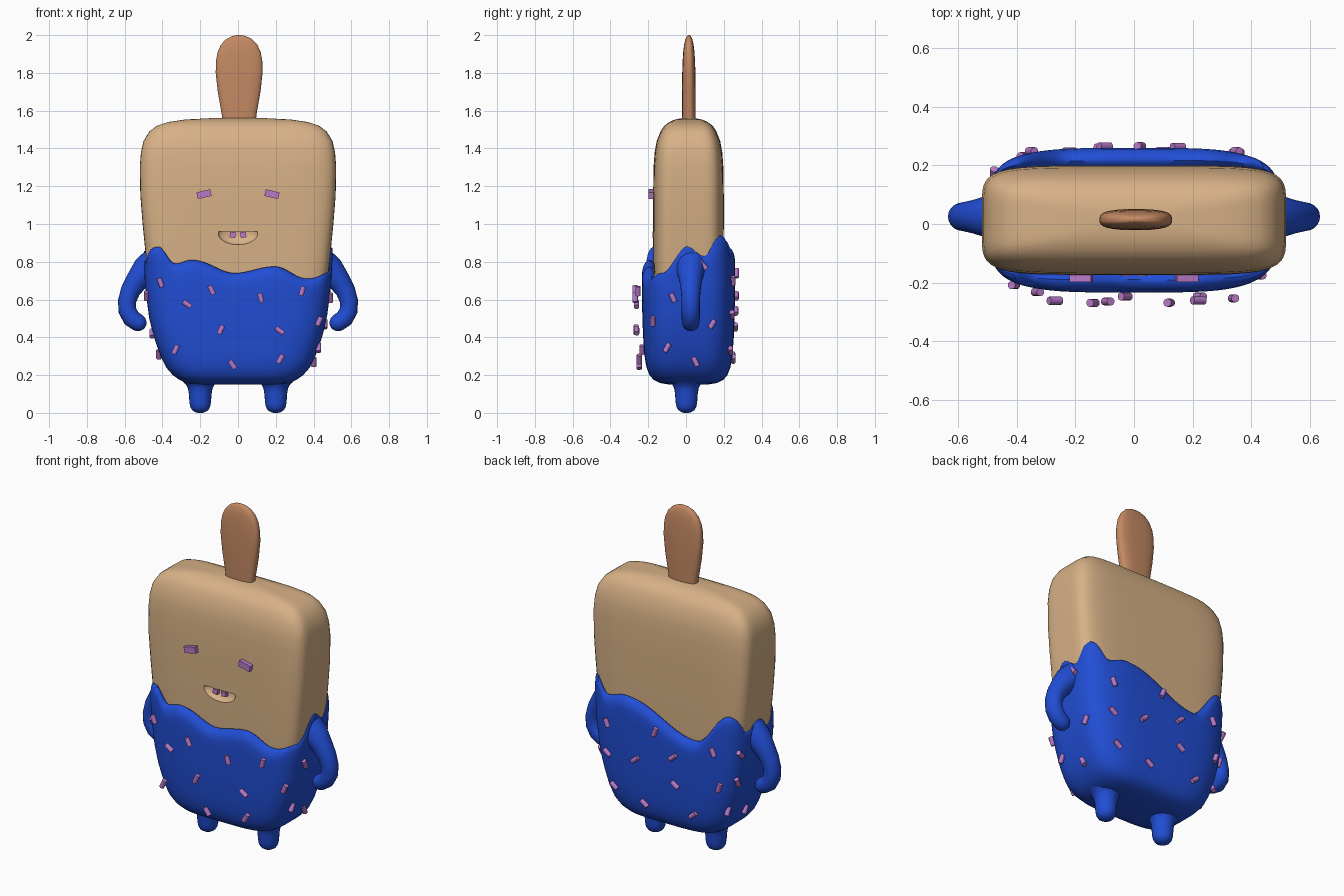
import bpy, bmesh, math, random
from mathutils import Matrix, Vector

random.seed(4)
cube = bpy.data.objects.get("Cube")
if cube:
    bpy.data.objects.remove(cube, do_unlink=True)


def material(name, rgb):
    m = bpy.data.materials.new(name)
    m.use_nodes = True
    m.diffuse_color = (*rgb, 1)
    m.node_tree.nodes["Principled BSDF"].inputs["Base Color"].default_value = (*rgb, 1)
    return m


CREAM = material("cream", (0.68, 0.44, 0.24))
BLUE = material("blue_coating", (0.015, 0.075, 0.66))
WOOD = material("wood", (0.55, 0.25, 0.125))
LILAC = material("lilac", (0.48, 0.19, 0.58))


def finish(name, bm, mat, angle=45):
    bmesh.ops.recalc_face_normals(bm, faces=bm.faces[:])
    mesh = bpy.data.meshes.new(name)
    bm.to_mesh(mesh)
    bm.free()
    mesh.materials.append(mat)
    ob = bpy.data.objects.new(name, mesh)
    bpy.context.collection.objects.link(ob)
    smooth(ob, angle)
    return ob


def smooth(ob, angle):
    bpy.ops.object.select_all(action='DESELECT')
    ob.select_set(True)
    bpy.context.view_layer.objects.active = ob
    bpy.ops.object.shade_smooth_by_angle(angle=math.radians(angle))


def skin(name, rings, mat):
    """Bridge a list of equal rings and cap both ends."""
    bm = bmesh.new()
    loops = [[bm.verts.new(p) for p in ring] for ring in rings]
    n = len(loops[0])
    for a, b in zip(loops, loops[1:]):
        for i in range(n):
            j = (i + 1) % n
            bm.faces.new((a[i], a[j], b[j], b[i]))
    bm.faces.new(loops[0])
    bm.faces.new(loops[-1])
    return finish(name, bm, mat)


def angles(n):
    return [2 * math.pi * i / n for i in range(n)]


def section(t, a, b, power, centre, z):
    """Point of a rounded rectangle in direction t."""
    c, s = math.cos(t), math.sin(t)
    r = (abs(c) ** power + abs(s) ** power) ** (-1 / power)
    return Vector((centre[0] + a * r * c, centre[1] + b * r * s, z))


def sample(table, z, ease=False):
    """Interpolate a table of (key, values...)."""
    z = min(max(z, table[0][0]), table[-1][0])
    for lo, hi in zip(table, table[1:]):
        if z <= hi[0]:
            f = (z - lo[0]) / (hi[0] - lo[0])
            if ease:
                f = (1 - math.cos(math.pi * f)) / 2
            return [p + (q - p) * f for p, q in zip(lo[1:], hi[1:])]


# Profiles: height, half width, half depth
BODY = [(0.4, 0.42, 0.16), (0.6, 0.46, 0.18), (0.8, 0.485, 0.186), (1.0, 0.505, 0.187),
        (1.15, 0.517, 0.187), (1.3, 0.52, 0.185), (1.38, 0.514, 0.179), (1.44, 0.5, 0.168),
        (1.49, 0.469, 0.148), (1.52, 0.43, 0.128), (1.54, 0.37, 0.102), (1.553, 0.28, 0.072),
        (1.56, 0.15, 0.035)]
COAT = [(0.15, 0.2, 0.1), (0.158, 0.27, 0.15), (0.175, 0.31, 0.185), (0.2, 0.345, 0.206),
        (0.24, 0.38, 0.222), (0.3, 0.41, 0.233), (0.4, 0.445, 0.24), (0.5, 0.47, 0.244),
        (0.65, 0.49, 0.247), (0.85, 0.503, 0.247), (1.0, 0.508, 0.245)]
STICK = [(1.5, 0.085, 0.035), (1.58, 0.092, 0.036), (1.7, 0.113, 0.036), (1.8, 0.124, 0.035),
         (1.86, 0.123, 0.033), (1.91, 0.114, 0.03), (1.95, 0.096, 0.025), (1.98, 0.067, 0.018),
         (1.995, 0.035, 0.01), (2.0, 0.012, 0.004)]
MID = (0, 0.013)

# Ice cream body
body = skin("body", [[section(t, a, b, 6, MID, z) for t in angles(96)]
                     for z, a, b in BODY], CREAM)

# Mouth: half ellipsoid carved from the front
bm = bmesh.new()
bmesh.ops.create_uvsphere(bm, u_segments=32, v_segments=16, radius=1,
                          matrix=Matrix.Diagonal((0.105, 0.04, 0.06, 1)))
cut = bmesh.ops.bisect_plane(bm, geom=bm.verts[:] + bm.edges[:] + bm.faces[:],
                             plane_co=(0, 0, 0.01), plane_no=(0, 0, 1), clear_outer=True)
bmesh.ops.holes_fill(bm, edges=[e for e in cut["geom_cut"] if isinstance(e, bmesh.types.BMEdge)])
bmesh.ops.translate(bm, verts=bm.verts[:], vec=(0, -0.176, 0.95))
cutter = finish("mouth_cutter", bm, CREAM)
cutter.hide_render = True
mod = body.modifiers.new("mouth", 'BOOLEAN')
mod.operation, mod.object, mod.solver = 'DIFFERENCE', cutter, 'EXACT'
bpy.context.view_layer.objects.active = body
bpy.ops.object.modifier_apply(modifier=mod.name)
bpy.data.objects.remove(cutter, do_unlink=True)
smooth(body, 45)

# Stick
skin("stick", [[section(t, a, b, 3, (0.006, 0.015), z) for t in angles(40)]
               for z, a, b in STICK], WOOD)

# Coating with a wavy rim: direction in degrees, rim height
RIM = [(-2, 0.88), (22, 0.83), (43, 0.94), (52, 0.85), (63, 0.88), (115, 0.73), (133, 0.92),
       (152, 0.82), (178, 0.86), (203, 0.79), (227, 0.88), (235, 0.79), (243, 0.81),
       (268, 0.74), (292, 0.775), (309, 0.71), (324, 0.74), (358, 0.88)]


def coat_point(t, z, k):
    outer = section(t, *sample(COAT, z), 4, MID, z)
    inner = section(t, *sample(BODY, z), 6, MID, z)
    return inner.lerp(outer, k)


dirs = angles(180)
rims = [sample(RIM, math.degrees(t) if t < math.radians(358) else -2, True)[0] for t in dirs]
rings = [[coat_point(t, row[0], 1) for t in dirs] for row in COAT[:5]]
base = COAT[4][0]
for i in range(1, 11):
    rings.append([coat_point(t, base + (h - 0.06 - base) * i / 10, 1) for t, h in zip(dirs, rims)])
for drop, k in ((0.035, 0.93), (0.015, 0.75), (0.003, 0.5), (0, 0.3), (0.008, 0.1), (0.04, -0.3)):
    rings.append([coat_point(t, h - drop, k) for t, h in zip(dirs, rims)])
skin("coating", rings, BLUE)

# Arms and legs, mirrored left and right
ARM = [(0.44, 0.79, 0.085), (0.49, 0.755, 0.075), (0.535, 0.7, 0.06), (0.57, 0.645, 0.052),
       (0.588, 0.59, 0.048), (0.585, 0.54, 0.048), (0.563, 0.5, 0.048), (0.53, 0.478, 0.046)]
LEG = [(0, 0.012), (0.004, 0.026), (0.014, 0.042), (0.03, 0.052), (0.055, 0.057), (0.1, 0.06),
       (0.13, 0.065), (0.15, 0.075), (0.165, 0.092), (0.18, 0.11)]


def arm_rings(side):
    pts = [Vector((x, 0.025, z)) for x, z, r in ARM]
    radii = [r for x, z, r in ARM]
    tans = [(pts[min(i + 1, len(pts) - 1)] - pts[max(i - 1, 0)]).normalized()
            for i in range(len(pts))]
    end, r, tan = pts[-1], radii[-1], tans[-1]
    for deg in (25, 50, 70, 84):
        a = math.radians(deg)
        pts.append(end + tan * r * math.sin(a))
        radii.append(r * math.cos(a))
        tans.append(tan)
    rings = []
    for p, r, tan in zip(pts, radii, tans):
        across = tan.cross(Vector((0, 1, 0)))
        ring = [p + r * (across * math.cos(t) + Vector((0, math.sin(t), 0))) for t in angles(20)]
        rings.append([(side * v.x, v.y, v.z) for v in ring])
    return rings


for label, side in (("left", 1), ("right", -1)):
    skin(label + "_arm", arm_rings(side), BLUE)
    skin(label + "_leg", [[section(t, r, r, 2, (side * 0.2, 0.002), z) for t in angles(24)]
                          for z, r in LEG], BLUE)


# Eyes and teeth
def block(name, centre, size, tilt=0):
    bm = bmesh.new()
    bmesh.ops.create_cube(bm, size=1, matrix=Matrix.Translation(centre)
                          @ Matrix.Rotation(math.radians(tilt), 4, 'Y')
                          @ Matrix.Diagonal((*size, 1)))
    finish(name, bm, LILAC, 30)


for label, side in (("left", 1), ("right", -1)):
    block(label + "_eye", (side * 0.18, -0.186, 1.158), (0.075, 0.026, 0.036), side * 13)
    block(label + "_tooth", (side * 0.028, -0.166, 0.943), (0.03, 0.022, 0.03), side * -8)

# Sprinkles: front and back as x, z, tilt; sides as y, z, tilt
FRONT = [(-0.41, 0.69, -20), (-0.27, 0.575, -55), (-0.14, 0.65, -25), (0.12, 0.61, -15),
         (0.34, 0.645, 15), (-0.09, 0.44, 25), (0.22, 0.435, -55), (0.43, 0.485, 25),
         (-0.33, 0.335, 25), (-0.03, 0.255, -35), (0.225, 0.285, 30)]
BACK = [(0.35, 0.7), (0.02, 0.74), (0.35, 0.52), (0.15, 0.54), (-0.1, 0.62), (-0.35, 0.71),
        (0.31, 0.33), (0.1, 0.285), (-0.11, 0.455), (-0.22, 0.3), (-0.38, 0.5)]
LEFT = [(0.09, 0.78), (-0.07, 0.61), (0.14, 0.47), (-0.1, 0.345), (0.05, 0.27)]
RIGHT = [(0.17, 0.7), (-0.11, 0.62), (0.17, 0.53), (-0.06, 0.42), (0.18, 0.345), (0.04, 0.31)]


def bulge(u, half, other):
    return other * max(1 - abs(u / half) ** 4, 0) ** 0.25


bm = bmesh.new()


def sprinkle(x, y, z, turn, tilt):
    bmesh.ops.create_cone(bm, cap_ends=True, segments=10, radius1=0.014, radius2=0.014, depth=0.05,
                          matrix=Matrix.Translation((x, y, z))
                          @ Matrix.Rotation(math.radians(turn), 4, 'Z')
                          @ Matrix.Rotation(math.radians(tilt), 4, 'Y'))


for x, z, tilt in FRONT:
    a, b = sample(COAT, z)
    lift = 0.012 if abs(x) > 0.4 else 0.036
    sprinkle(x, MID[1] - bulge(x, a, b) - lift, z, 0, tilt)
for x, z in BACK:
    a, b = sample(COAT, z)
    sprinkle(x, MID[1] + bulge(x, a, b) + 0.006, z, 180, random.choice((-55, -25, 20, 50)))
for side, spots in ((1, LEFT), (-1, RIGHT)):
    for y, z in spots:
        a, b = sample(COAT, z)
        sprinkle(side * (bulge(y - MID[1], b, a) + 0.006), y, z, side * 90,
                 random.choice((-45, -25, 30, 45)))
finish("sprinkles", bm, LILAC, 40)
